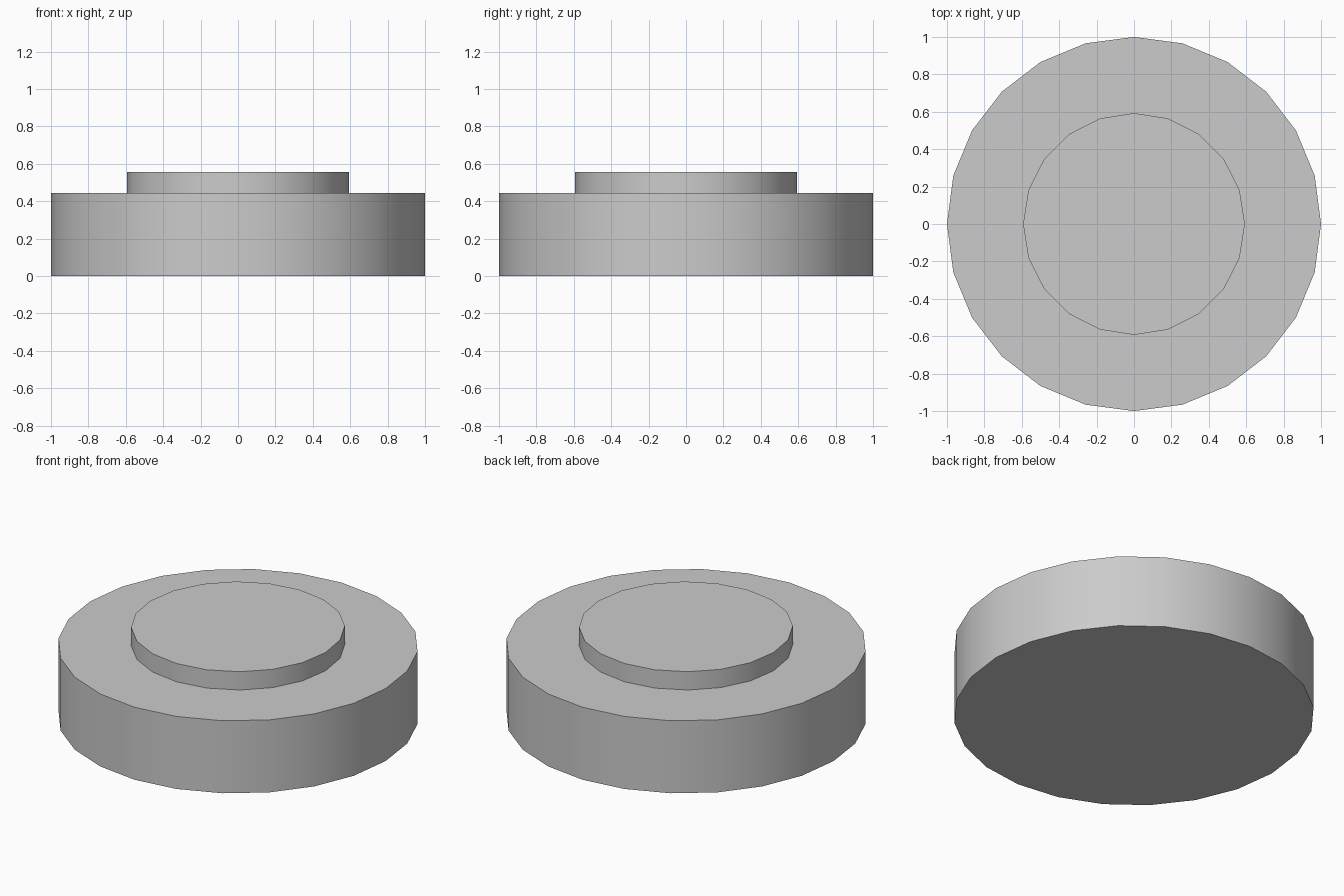
import bpy
import math

if "Cube" in bpy.data.objects:
    bpy.data.objects.remove(bpy.data.objects["Cube"])


def disc(name, sides, radius, z0, z1):
    """Upright cylinder between two heights, with crisp rims."""
    bpy.ops.mesh.primitive_cylinder_add(
        vertices=sides, radius=radius, depth=z1 - z0,
        location=(0, 0, (z0 + z1) / 2))
    obj = bpy.context.object
    obj.name = name
    bpy.ops.object.shade_smooth_by_angle(angle=math.radians(30))
    return obj


# Wide base disc
disc("base_disc", 24, 1.0, 0.0, 0.444)

# Smaller raised disc on top
disc("raised_disc", 20, 0.593, 0.444, 0.556)
